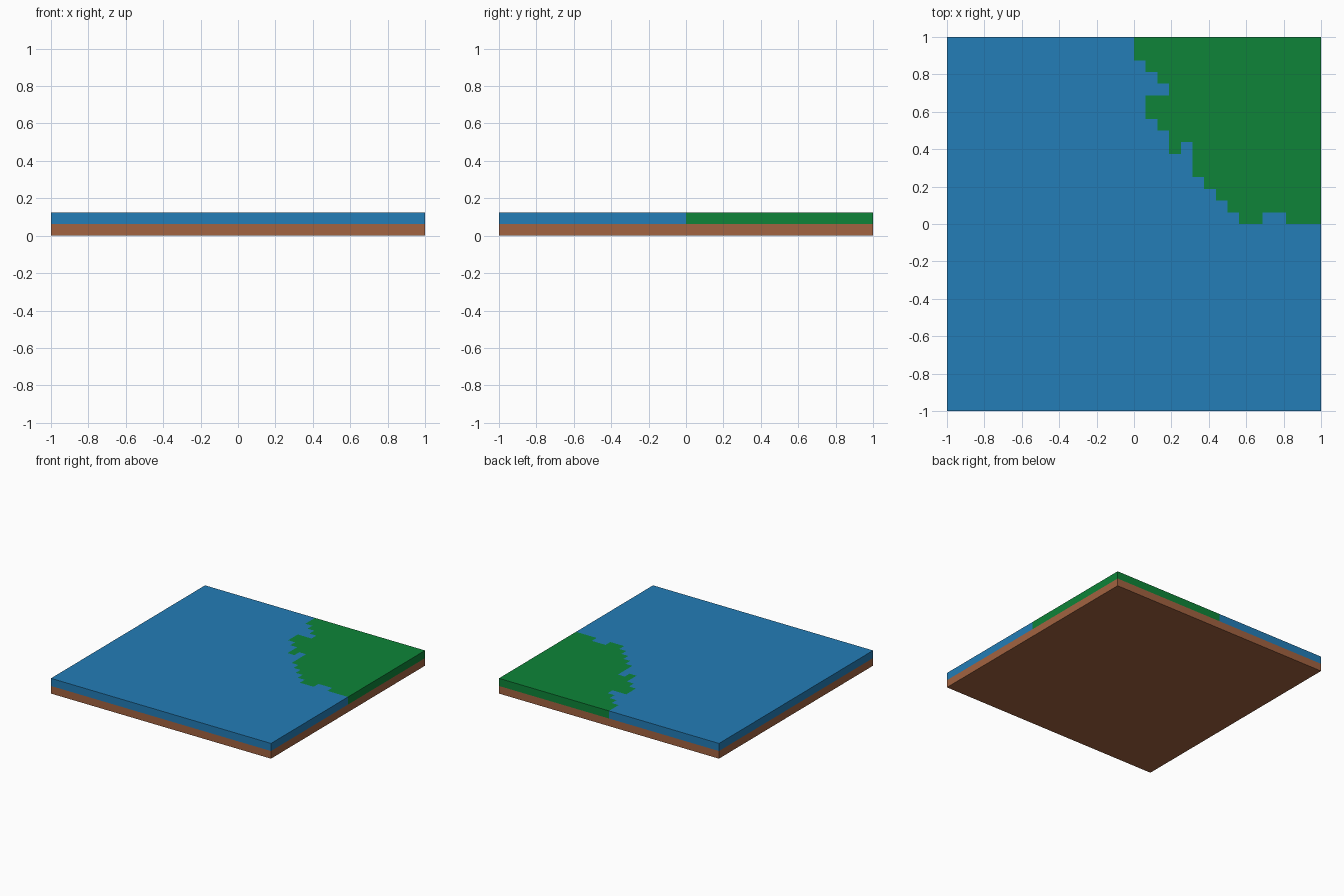
import bpy, bmesh

if "Cube" in bpy.data.objects:
    bpy.data.objects.remove(bpy.data.objects["Cube"])

U = 1 / 16  # one block of the stepped coast


def material(name, rgb):
    m = bpy.data.materials.new(name)
    lin = [(c / 255 / 12.92) if c < 11 else ((c / 255 + 0.055) / 1.055) ** 2.4 for c in rgb]
    m.diffuse_color = (*lin, 1)
    m.use_nodes = True
    m.node_tree.nodes["Principled BSDF"].inputs["Base Color"].default_value = m.diffuse_color
    return m


def slab(name, outline, z0, z1, mat):
    """Extrude a counter-clockwise outline, given in blocks, from z0 to z1."""
    bm = bmesh.new()
    face = bm.faces.new([bm.verts.new((x * U, y * U, z0)) for x, y in outline])
    top = bmesh.ops.extrude_face_region(bm, geom=[face])["geom"]
    bmesh.ops.translate(bm, vec=(0, 0, z1 - z0),
                        verts=[v for v in top if isinstance(v, bmesh.types.BMVert)])
    bmesh.ops.recalc_face_normals(bm, faces=bm.faces)
    me = bpy.data.meshes.new(name)
    bm.to_mesh(me)
    bm.free()
    me.materials.append(mat)
    ob = bpy.data.objects.new(name, me)
    bpy.context.collection.objects.link(ob)
    return ob


# Stepped coast: moves alternate down/up (y) and across (x)
moves = [(14, 1), (13, 2), (12, 3), (11, 1), (9, 2), (8, 3), (6, 4), (7, 5),
         (4, 6), (3, 7), (2, 8), (1, 9), (0, 11), (1, 13), (0, 16)]
x = 0
coast = [(0, 16)]
for y, next_x in moves:
    coast += [(x, y), (next_x, y)]
    x = next_x

# Earth base
slab("earth_base", [(-16, -16), (16, -16), (16, 16), (-16, 16)], 0, U,
     material("earth brown", (162, 99, 65)))
# Water layer around the coast
slab("water_layer", [(-16, 16), (-16, -16), (16, -16)] + coast[::-1], U, 2 * U,
     material("water blue", (35, 125, 183)))
# Grass corner inside the coast
slab("grass_corner", coast + [(16, 16)], U, 2 * U,
     material("grass green", (14, 132, 56)))
